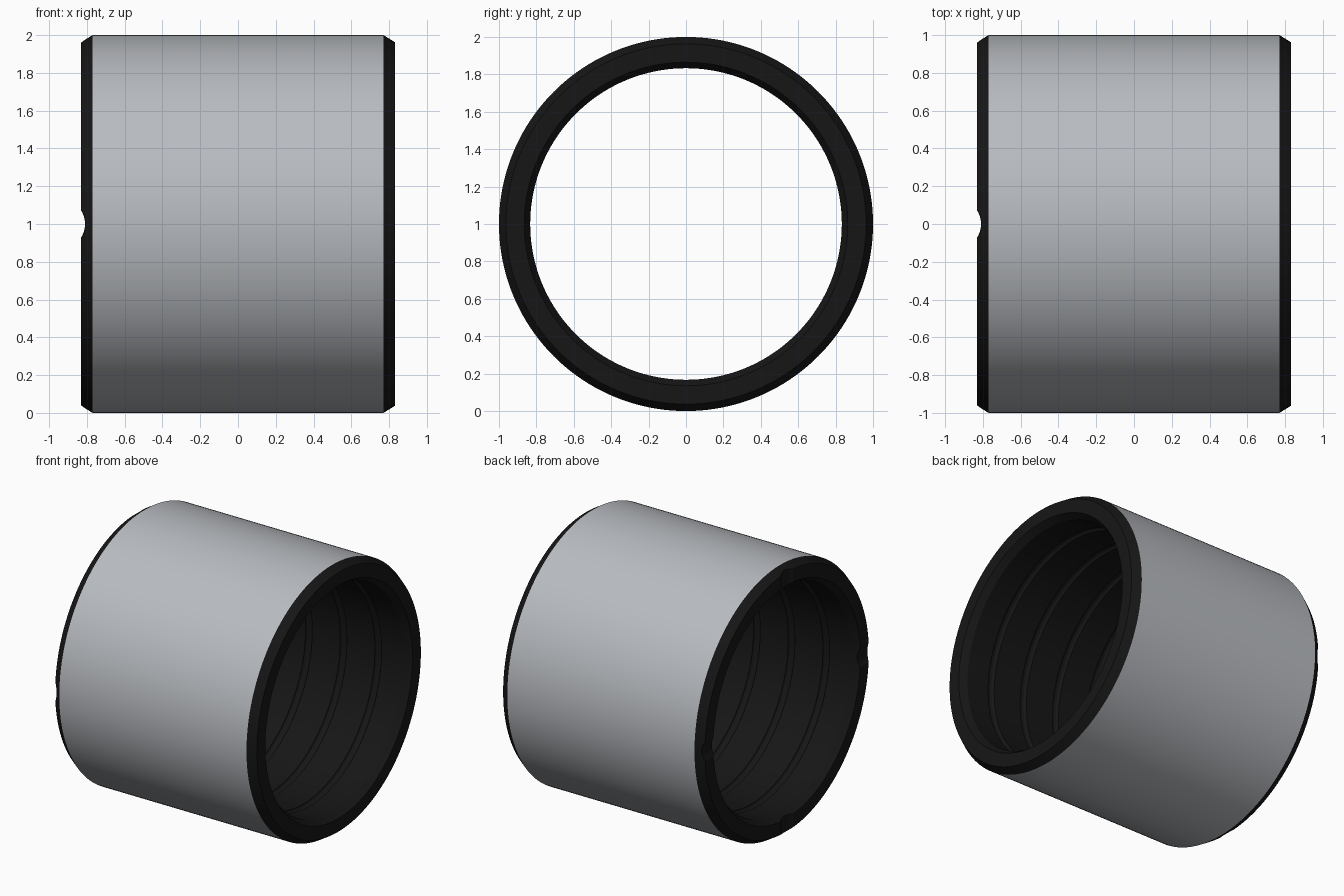
import bpy, bmesh, math

if "Cube" in bpy.data.objects:
    bpy.data.objects.remove(bpy.data.objects["Cube"])

SEG = 160


def material(name, colour):
    m = bpy.data.materials.new(name)
    m.diffuse_color = colour
    m.use_nodes = True
    m.node_tree.nodes["Principled BSDF"].inputs["Base Color"].default_value = m.diffuse_color
    return m


black = material("black_liner", (0.008, 0.008, 0.008, 1))
grey = material("grey_sleeve", (0.48, 0.50, 0.53, 1))

# Closed half-section (x, radius): outer sleeve, chamfers, end faces
profile = [(-0.77, 1.0), (0.77, 1.0), (0.83, 0.963), (0.83, 0.865), (0.78, 0.833)]

# Shallow round-bottomed ring grooves in the bore
for i in range(5):
    c = 0.57 - 0.285 * i
    for k in range(7):
        a = math.pi * k / 6
        profile.append((c + 0.027 * math.cos(a), 0.833 + 0.02 * math.sin(a)))
profile += [(-0.78, 0.833), (-0.83, 0.865), (-0.83, 0.963)]

# Revolve the section around the x axis
bm = bmesh.new()
rings = []
for s in range(SEG):
    a = 2 * math.pi * s / SEG
    rings.append([bm.verts.new((x, r * math.cos(a), 1 + r * math.sin(a)))
                  for x, r in profile])
n = len(profile)
for s in range(SEG):
    p, q = rings[s], rings[(s + 1) % SEG]
    for j in range(n):
        k = (j + 1) % n
        f = bm.faces.new((p[j], p[k], q[k], q[j]))
        f.material_index = 1 if j == 0 else 0
bmesh.ops.recalc_face_normals(bm, faces=bm.faces)
mesh = bpy.data.meshes.new("bushing")
bm.to_mesh(mesh)
bm.free()
mesh.materials.append(black)
mesh.materials.append(grey)
bushing = bpy.data.objects.new("bushing", mesh)
bpy.context.collection.objects.link(bushing)

# Four rounded notches across the left end, cut by two crossing bars
for rot in (0, math.pi / 2):
    bpy.ops.mesh.primitive_cylinder_add(vertices=96, radius=0.1325, depth=2.6,
                                        location=(-0.9425, 0, 1), rotation=(rot, 0, 0))
    cutter = bpy.context.object
    cutter.name = "notch_cutter"
    cutter.hide_render = True
    cutter.data.materials.append(black)
    mod = bushing.modifiers.new("notch", "BOOLEAN")
    mod.operation = "DIFFERENCE"
    mod.solver = "EXACT"
    mod.object = cutter
    bpy.context.view_layer.objects.active = bushing
    bpy.ops.object.modifier_apply(modifier=mod.name)
    bpy.data.objects.remove(cutter)

# Smooth the round walls, keep chamfer edges sharp
bpy.ops.object.select_all(action="DESELECT")
bushing.select_set(True)
bpy.context.view_layer.objects.active = bushing
bpy.ops.object.shade_smooth_by_angle(angle=math.radians(20))
